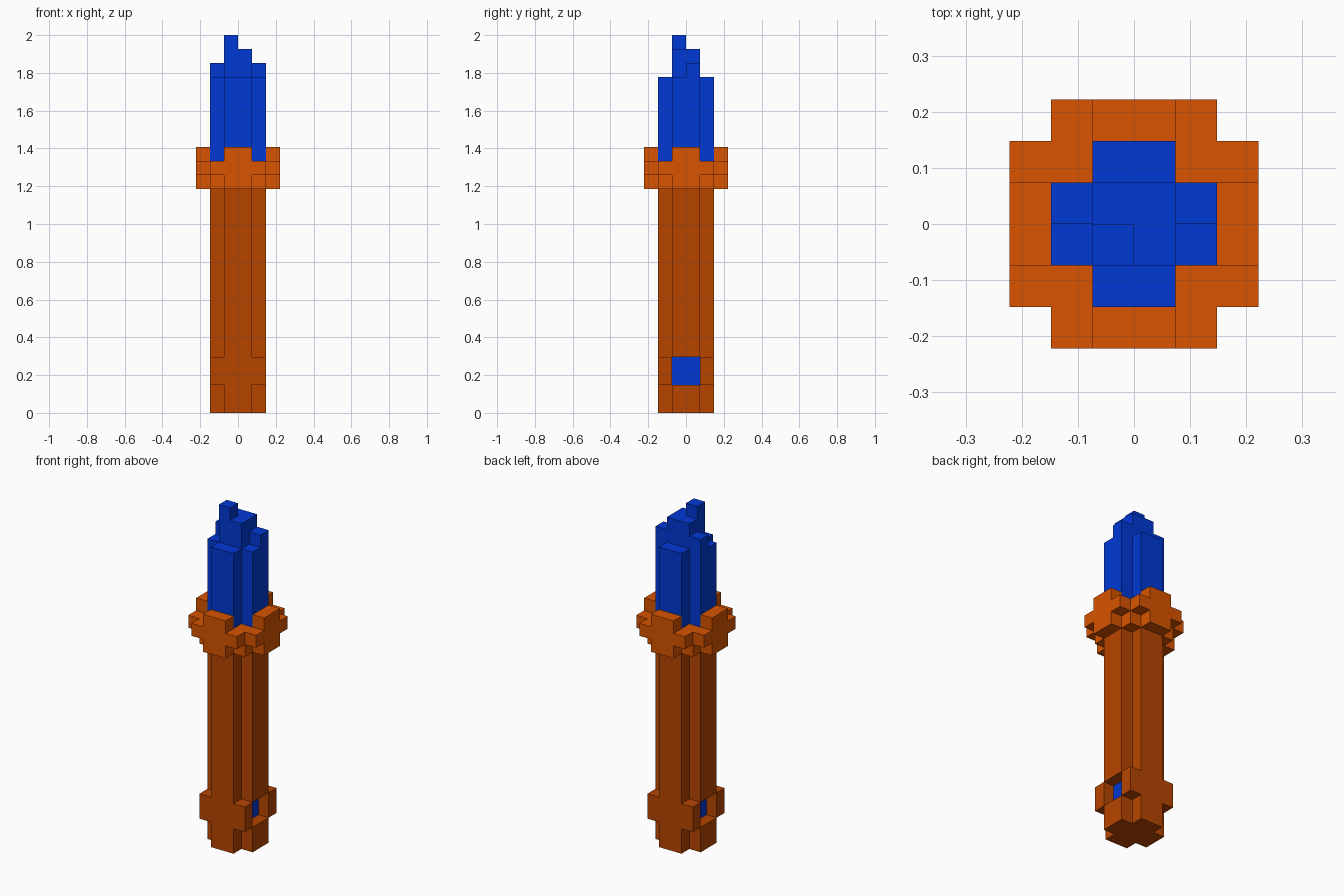
import bpy, bmesh

if "Cube" in bpy.data.objects:
    bpy.data.objects.remove(bpy.data.objects["Cube"], do_unlink=True)

U = 2 / 27  # edge of one block


def material(name, rgb):
    m = bpy.data.materials.new(name)
    m.use_nodes = True
    m.diffuse_color = (*rgb, 1)
    m.node_tree.nodes["Principled BSDF"].inputs["Base Color"].default_value = (*rgb, 1)
    return m


brown = material("brown", (0.474, 0.06, 0.0))
orange = material("orange", (0.686, 0.088, 0.0))
blue = material("blue", (0.0, 0.04, 0.665))


def prism(name, outline, z0, z1, mat):
    """Extrude a flat outline, in block units, from z0 to z1."""
    bm = bmesh.new()
    base = bm.faces.new([bm.verts.new((x * U, y * U, z0 * U)) for x, y in outline])
    top = bmesh.ops.extrude_face_region(bm, geom=[base])["geom"]
    bmesh.ops.translate(bm, vec=(0, 0, (z1 - z0) * U),
                        verts=[v for v in top if isinstance(v, bmesh.types.BMVert)])
    bmesh.ops.recalc_face_normals(bm, faces=bm.faces)
    mesh = bpy.data.meshes.new(name)
    bm.to_mesh(mesh)
    bm.free()
    mesh.materials.append(mat)
    obj = bpy.data.objects.new(name, mesh)
    bpy.context.collection.objects.link(obj)


def quarter(points):
    """Repeat a corner path around the four quadrants."""
    out = []
    for _ in range(4):
        out += points
        points = [(-y, x) for x, y in points]
    return out


def rect(x0, x1, y0, y1):
    return [(x0, y0), (x1, y0), (x1, y1), (x0, y1)]


cross = quarter([(2, 1), (1, 1), (1, 2)])

# Handle, with a square collar that is notched on both sides
prism("handle_foot", cross, 0, 2, brown)
half = [(1, -1), (1, 1), (2, 1), (2, 2), (-2, 2), (-2, 1)]
prism("handle_collar", half + [(-x, -y) for x, y in half], 2, 4, brown)
prism("handle_shaft", cross, 4, 16, brown)

# Blue inlays at the back of the notches
for side, x in (("left", 1), ("right", -1.1)):
    prism(side + "_inlay", rect(x, x + 0.1, -1, 1), 2, 4, blue)

# Guard, widest in the middle, with four raised petals
prism("guard_lower", quarter([(3, 1), (2, 1), (2, 2), (1, 2), (1, 3)]), 16, 17, orange)
prism("guard_middle", quarter([(3, 2), (2, 2), (2, 3)]), 17, 18, orange)
petals = {"left": rect(2, 3, -1, 1), "right": rect(-3, -2, -1, 1),
          "front": rect(-1, 1, -3, -2), "back": rect(-1, 1, 2, 3)}
for side, outline in petals.items():
    prism(side + "_guard_petal", outline, 18, 19, orange)

# Stepped blade
prism("blade_body", cross, 18, 24, blue)
prism("blade_core", rect(-1, 1, -1, 1), 24, 26, blue)
prism("blade_tip", rect(-1, 0, -1, 0), 26, 27, blue)
for side, x in (("left", 1), ("right", -2)):
    prism(side + "_blade_step", rect(x, x + 1, 0, 1), 24, 25, blue)
